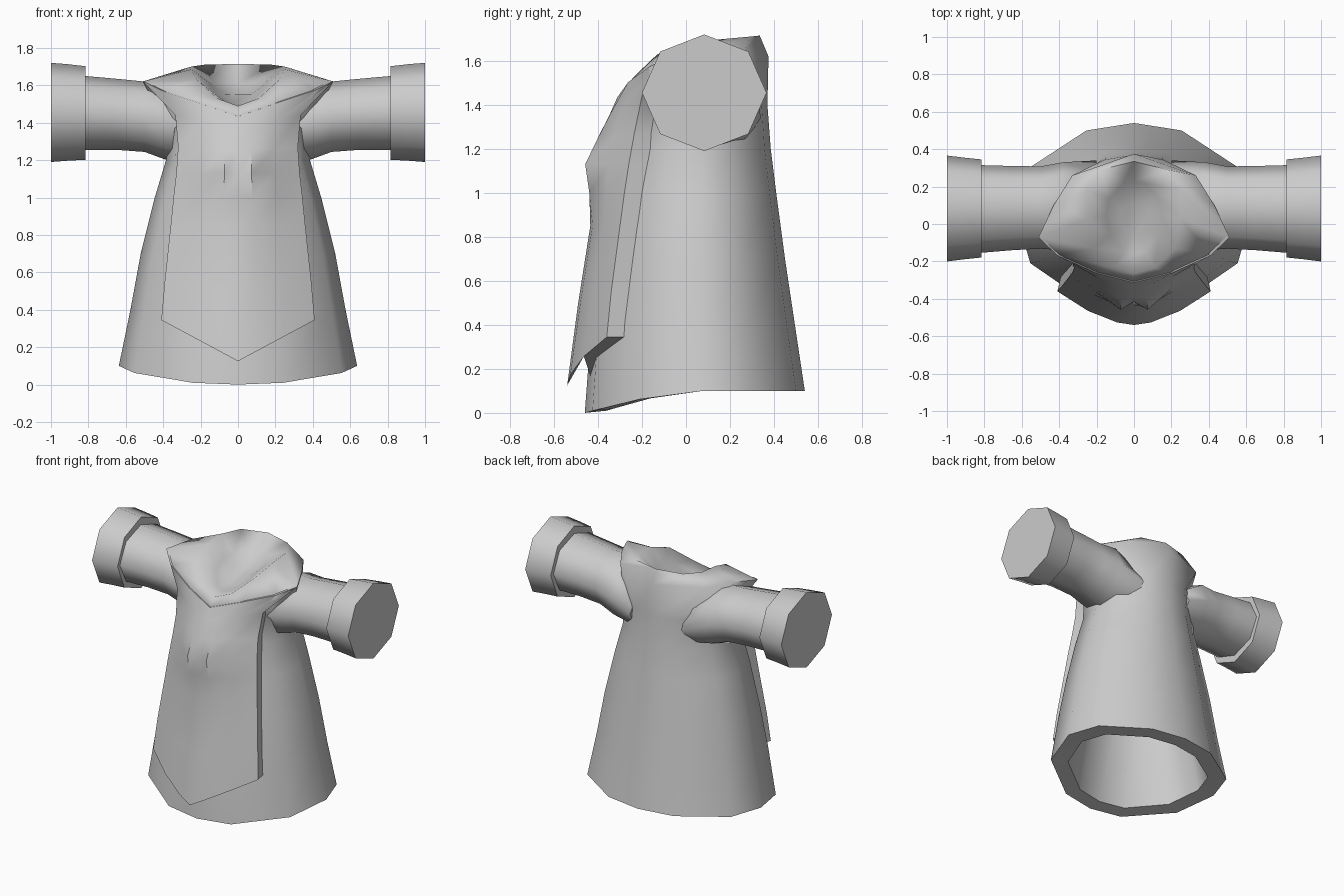
import bpy, bmesh, math

cube = bpy.data.objects.get("Cube")
if cube:
    bpy.data.objects.remove(cube, do_unlink=True)

GREY = (0.6, 0.6, 0.6, 1)
cloth = bpy.data.materials.new("grey cloth")
cloth.use_nodes = True
cloth.diffuse_color = GREY
cloth.node_tree.nodes["Principled BSDF"].inputs["Base Color"].default_value = GREY


def loft(name, rings, smooth_angle):
    """Skin equal-length closed rings and cap both ends."""
    bm = bmesh.new()
    rows = [[bm.verts.new(p) for p in ring] for ring in rings]
    n = len(rows[0])
    for a, b in zip(rows, rows[1:]):
        for i in range(n):
            j = (i + 1) % n
            bm.faces.new((a[i], a[j], b[j], b[i]))
    bm.faces.new(rows[0])
    bm.faces.new(rows[-1])
    bmesh.ops.recalc_face_normals(bm, faces=bm.faces)
    mesh = bpy.data.meshes.new(name)
    bm.to_mesh(mesh)
    bm.free()
    mesh.materials.append(cloth)
    obj = bpy.data.objects.new(name, mesh)
    bpy.context.collection.objects.link(obj)
    bpy.ops.object.select_all(action='DESELECT')
    obj.select_set(True)
    bpy.context.view_layer.objects.active = obj
    bpy.ops.object.shade_smooth_by_angle(angle=math.radians(smooth_angle))


def mirrored(half):
    """Close a half ring that runs from front centre to back centre."""
    return half + [(-x, y, z) for x, y, z in half[-2:0:-1]]


# Robe body: cross-section shape scaled to width, front and back
SECTION = [(0, -1), (.38, -.93), (.87, -.5), (1, .07), (.88, .52), (.4, .92), (0, 1)]


def robe_ring(z, width, front, back, dip=0):
    mid, depth = (front + back) / 2, (back - front) / 2
    return mirrored([(u * width, mid + v * depth, z - dip * max(0, -v) ** 1.4)
                     for u, v in SECTION])


shoulder = [(0, -.31, 1.43), (.2, -.26, 1.5), (.41, -.165, 1.57), (.51, -.07, 1.62),
            (.43, .1, 1.645), (.33, .26, 1.64), (0, .375, 1.62)]
neckline = [(0, -.265, 1.49), (.11, -.235, 1.53), (.22, -.13, 1.63), (.25, .03, 1.685),
            (.25, .18, 1.7), (.18, .29, 1.71), (0, .335, 1.715)]
loft("robe_body", [
    robe_ring(1.0, .34, -.24, .31),
    robe_ring(.1, .51, -.36, .43, .09),
    robe_ring(.1, .637, -.46, .54, .1),
    robe_ring(.4, .575, -.43, .495),
    robe_ring(.7, .52, -.38, .45),
    robe_ring(1.0, .445, -.34, .41),
    robe_ring(1.2, .385, -.31, .385),
    robe_ring(1.4, .39, -.28, .37),
    mirrored(shoulder),
    mirrored(neckline),
    robe_ring(1.61, .15, -.16, .23, .12),
    robe_ring(1.55, .07, -.08, .12, .05),
], 75)

# Front panel: slab with a pointed hem that wraps up into the shoulders
COLUMNS = [-1, -.6, -.22, 0, .22, .6, 1]


def slab(face, thick):
    return face + [(x * .93, y + thick, z) for x, y, z in reversed(face)]


def panel_ring(z_mid, z_edge, width, y_mid, y_edge, thick=.085, bump=0):
    face = []
    for u in COLUMNS:
        a = abs(u)
        y = y_edge + (y_mid - y_edge) * (1 - a ** 1.7)
        if a == .22:
            y -= bump
        face.append((u * width, y, z_mid + (z_edge - z_mid) * a))
    return slab(face, thick)


def collar_ring(blend, sink):
    """Follow the yoke between shoulder and neckline, sinking below its surface."""
    front = []
    for a, b in zip(shoulder[:4], neckline):
        x, y, z = (p + (q - p) * blend for p, q in zip(a, b))
        front.append((x, y + sink, z - sink))
    return slab([(-x, y, z) for x, y, z in front[:0:-1]] + front, .03)


loft("front_panel", [
    panel_ring(.125, .345, .41, -.54, -.36, .12),
    panel_ring(.5, .55, .392, -.49, -.34, .1),
    panel_ring(.85, .85, .36, -.435, -.3),
    panel_ring(1.0, 1.0, .345, -.42, -.28, bump=.03),
    panel_ring(1.13, 1.13, .33, -.415, -.26, bump=.055),
    panel_ring(1.25, 1.27, .32, -.39, -.235, bump=.02),
    panel_ring(1.36, 1.44, .335, -.345, -.2),
    collar_ring(0, -.003),
    collar_ring(.4, .02),
], 48)


# Sleeves and cuffs: eight-sided tubes
def tube_ring(side, x, cy, cz, ry, rz):
    return [(side * x, cy + ry * math.sin(i * math.pi / 4), cz + rz * math.cos(i * math.pi / 4))
            for i in range(8)]


for side, label in ((1, "left"), (-1, "right")):
    loft(label + "_sleeve", [tube_ring(side, *r) for r in (
        (.2, .11, 1.34, .23, .15),
        (.38, .095, 1.412, .235, .212),
        (.5, .088, 1.432, .22, .188),
        (.65, .085, 1.445, .225, .19),
        (.83, .08, 1.453, .235, .198))], 65)
    loft(label + "_cuff", [tube_ring(side, *r) for r in (
        (.815, .083, 1.452, .262, .25),
        (.91, .083, 1.455, .272, .258),
        (1, .083, 1.455, .283, .265))], 65)
